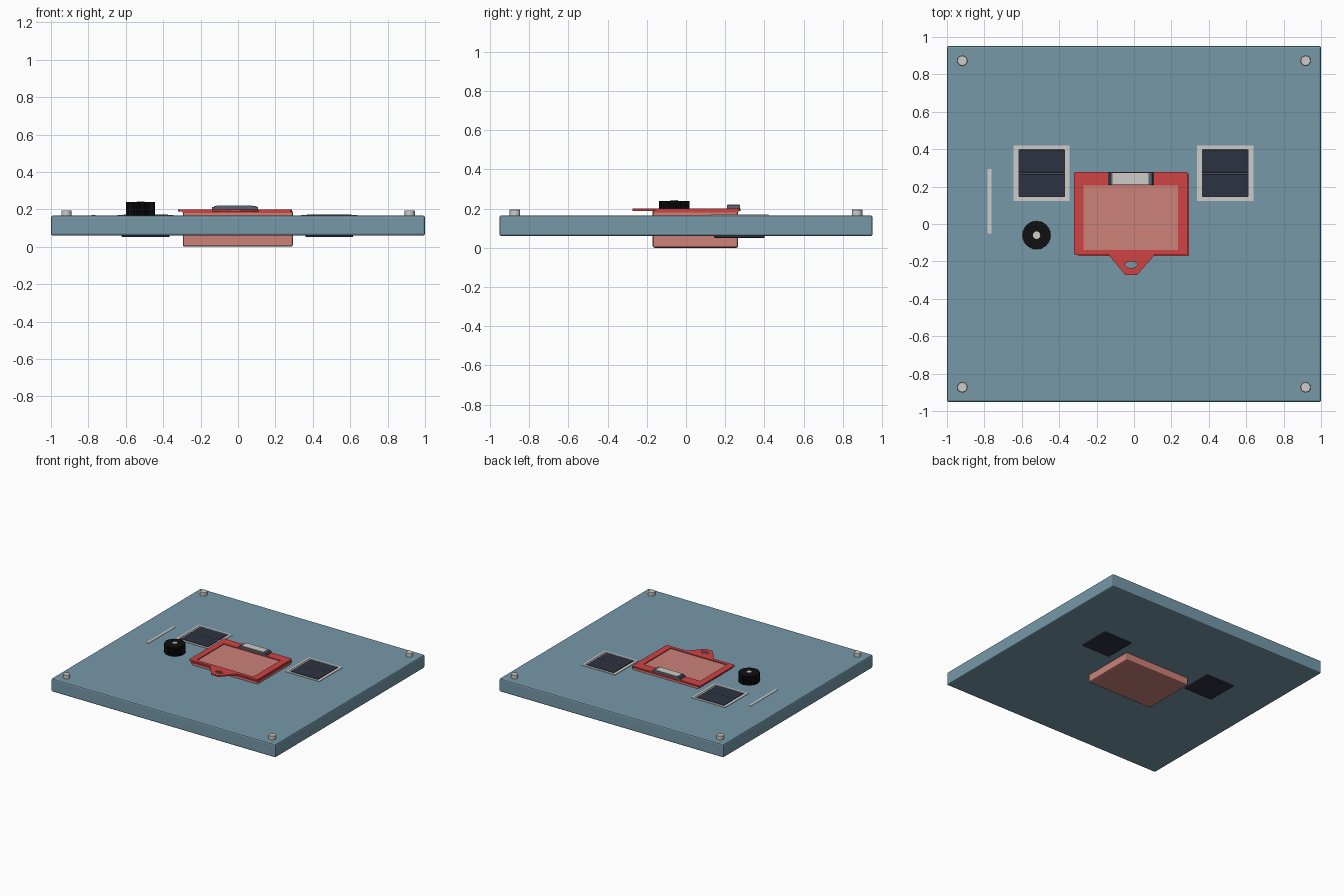
import bpy
import bmesh
import math

if "Cube" in bpy.data.objects:
    bpy.data.objects.remove(bpy.data.objects["Cube"])


def material(name, r, g, b):
    m = bpy.data.materials.new(name)
    lin = [((c / 255 + 0.055) / 1.055) ** 2.4 if c > 10 else c / 255 / 12.92 for c in (r, g, b)]
    m.diffuse_color = (*lin, 1)
    m.use_nodes = True
    m.node_tree.nodes["Principled BSDF"].inputs["Base Color"].default_value = m.diffuse_color
    return m


TEAL = material("slate teal", 118, 153, 169)
RED = material("red", 208, 68, 68)
SALMON = material("salmon", 204, 130, 122)
NAVY = material("dark navy", 44, 51, 65)
GREY = material("steel grey", 92, 98, 110)
WHITE = material("off white", 206, 204, 201)
BLACK = material("black", 16, 16, 16)


def finish(obj, name, mat, bevel, segments=2):
    obj.name = name
    obj.data.name = name
    obj.data.materials.clear()
    obj.data.materials.append(mat)
    if bevel:
        mod = obj.modifiers.new("edge", 'BEVEL')
        mod.width = bevel
        mod.segments = segments
        mod.limit_method = 'ANGLE'
    return obj


def box(name, x0, x1, y0, y1, z0, z1, mat, bevel=0, segments=2):
    bpy.ops.mesh.primitive_cube_add(size=1)
    obj = bpy.context.object
    for v in obj.data.vertices:
        v.co = (x0 + (v.co.x + .5) * (x1 - x0),
                y0 + (v.co.y + .5) * (y1 - y0),
                z0 + (v.co.z + .5) * (z1 - z0))
    return finish(obj, name, mat, bevel, segments)


def cylinder(name, x, y, r, z0, z1, mat, sides=24, bevel=0):
    bpy.ops.mesh.primitive_cylinder_add(vertices=sides, radius=r, depth=z1 - z0,
                                        location=(x, y, (z0 + z1) / 2))
    obj = finish(bpy.context.object, name, mat, bevel)
    bpy.ops.object.shade_smooth_by_angle()
    return obj


def rect(x0, x1, y0, y1):
    return [(x0, y0), (x1, y0), (x1, y1), (x0, y1)]


def plate(name, loops, z0, z1, mat):
    """Filled flat outline with optional holes, extruded from z0 to z1."""
    cu = bpy.data.curves.new(name, 'CURVE')
    cu.dimensions = '2D'
    cu.fill_mode = 'BOTH'
    cu.extrude = (z1 - z0) / 2
    for pts in loops:
        sp = cu.splines.new('POLY')
        sp.points.add(len(pts) - 1)
        for p, (x, y) in zip(sp.points, pts):
            p.co = (x, y, 0, 1)
        sp.use_cyclic_u = True
    tmp = bpy.data.objects.new(name, cu)
    bpy.context.collection.objects.link(tmp)
    dg = bpy.context.evaluated_depsgraph_get()
    me = bpy.data.meshes.new_from_object(tmp.evaluated_get(dg))
    bpy.data.objects.remove(tmp)
    bm = bmesh.new()
    bm.from_mesh(me)
    bmesh.ops.remove_doubles(bm, verts=bm.verts, dist=1e-5)
    bmesh.ops.recalc_face_normals(bm, faces=bm.faces)
    for f in bm.faces:
        f.smooth = False
    bm.to_mesh(me)
    bm.free()
    obj = bpy.data.objects.new(name, me)
    obj.location.z = (z0 + z1) / 2
    bpy.context.collection.objects.link(obj)
    return finish(obj, name, mat, 0)


TOP = 0.166

# Main panel and corner screws
box("panel", -1, 1, -0.952, 0.952, 0.06, TOP, TEAL, 0.01)
for sx in (-1, 1):
    for sy in (-1, 1):
        cylinder("corner_screw", sx * 0.918, sy * 0.873, 0.027, TOP - 0.02, 0.195, WHITE, 20, 0.003)

# Pair of rocker switches: trim, housing through the panel, two rocker halves
for cx in (-0.494, 0.488):
    plate("switch_trim", [rect(cx - .15, cx + .15, 0.124, 0.42),
                          rect(cx - .134, cx + .134, 0.14, 0.404)], TOP - 0.003, 0.17, WHITE)
    box("switch_housing", cx - .128, cx + .128, 0.142, 0.402, 0.051, 0.168, NAVY, 0.006)
    plate("switch_trim_base", [rect(cx - .136, cx + .136, 0.138, 0.406)], TOP - 0.002, 0.167, WHITE)
    box("rocker_lower", cx - .122, cx + .122, 0.147, 0.266, 0.16, 0.171, NAVY, 0.003)
    box("rocker_upper", cx - .122, cx + .122, 0.276, 0.397, 0.16, 0.171, NAVY, 0.003)
    box("rocker_divider", cx - .122, cx + .122, 0.267, 0.275, 0.16, 0.1695, GREY)

# Thin indicator strip
box("indicator_strip", -0.783, -0.763, -0.052, 0.293, TOP - 0.004, 0.169, WHITE)

# Knurled knob with a pale centre cap
KX, KY = -0.521, -0.06
teeth = []
for i in range(72):
    a = math.tau * i / 72
    r = 0.078 if i % 2 else 0.074
    teeth.append((KX + r * math.cos(a), KY + r * math.sin(a)))
plate("knob", [teeth], TOP - 0.004, 0.238, BLACK)
cylinder("knob_cap", KX, KY, 0.02, 0.23, 0.243, WHITE, 20)

# Storage box passing through the panel
box("box_body", -0.295, 0.293, -0.17, 0.266, 0, 0.19, SALMON, 0.01)

# Lid frame with pull tab, window opening and oval eyelet
outline = [(-0.314, -0.166), (-0.135, -0.166), (-0.047, -0.272), (0.017, -0.272),
           (0.11, -0.166), (0.282, -0.166), (0.289, -0.159), (0.289, 0.271),
           (0.282, 0.278), (-0.314, 0.278), (-0.321, 0.271), (-0.321, -0.159)]
eyelet = [(-0.015 + 0.033 * math.cos(math.tau * i / 24),
           -0.218 + 0.017 * math.sin(math.tau * i / 24)) for i in range(24)]
window = rect(-0.27, 0.235, -0.14, 0.205)
plate("lid_frame", [outline, window, eyelet], 0.189, 0.2, RED)
plate("lid_window", [window], 0.187, 0.193, SALMON)
plate("box_rim", [rect(-0.297, 0.295, -0.172, 0.268), window], 0.18, 0.189, RED)

# Hinge block with a pale top plate
hinge = box("hinge", -0.14, 0.108, 0.208, 0.276, 0.196, 0.219, GREY)
for v in hinge.data.vertices:
    if v.co.z > 0.21:
        v.co.x *= 0.9
for side, x0, x1 in (("left", -0.14, -0.122), ("right", 0.09, 0.108)):
    box("hinge_end_" + side, x0, x1, 0.208, 0.276, 0.196, 0.212, GREY, 0.002)
box("hinge_plate", -0.115, 0.078, 0.212, 0.274, 0.216, 0.2215, WHITE)
